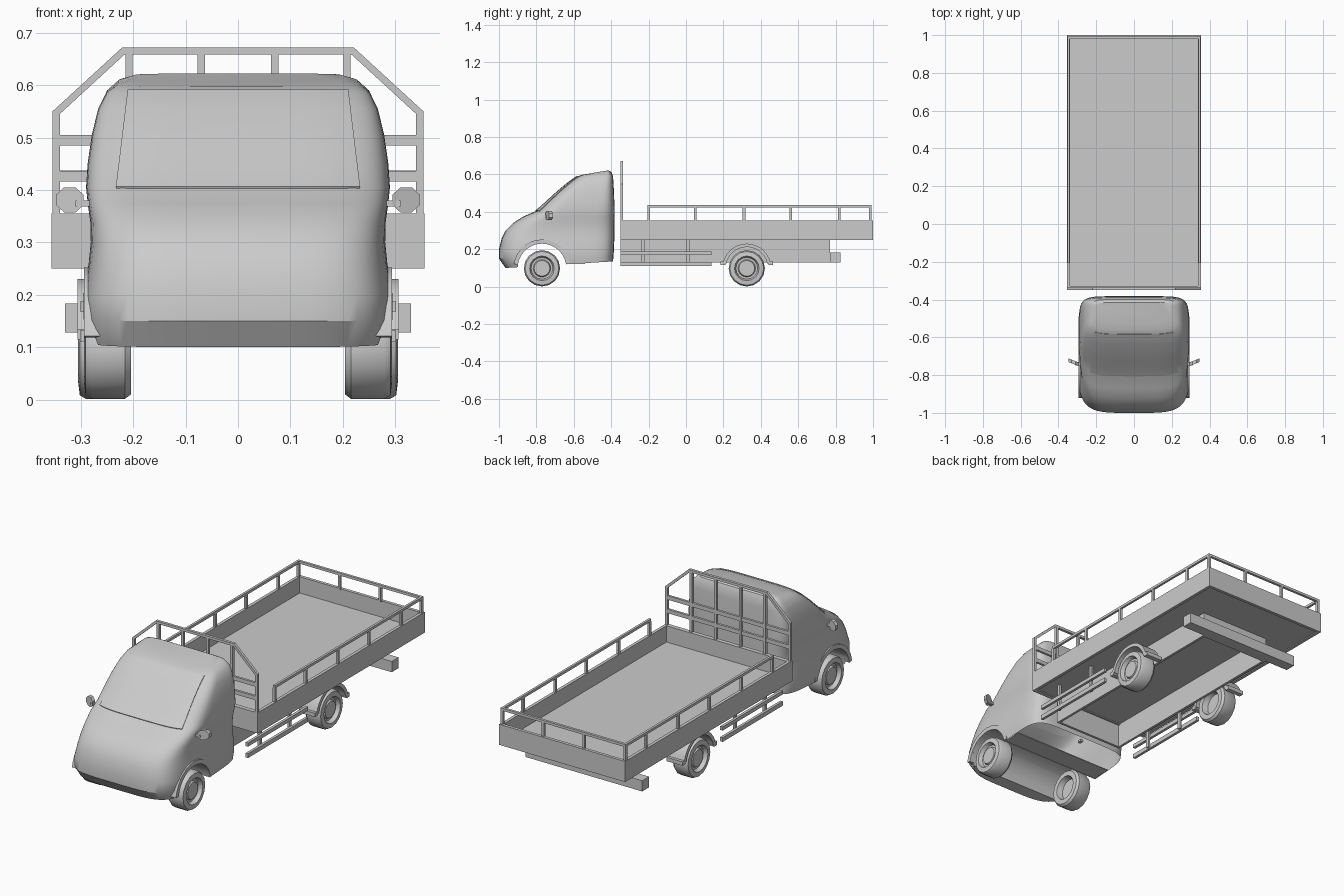
import bpy, bmesh, math
from mathutils import Vector
from mathutils.bvhtree import BVHTree

if "Cube" in bpy.data.objects:
    bpy.data.objects.remove(bpy.data.objects["Cube"])


def mesh_object(name, verts, faces, smooth=None):
    me = bpy.data.meshes.new(name)
    me.from_pydata(verts, [], faces)
    bm = bmesh.new()
    bm.from_mesh(me)
    bmesh.ops.recalc_face_normals(bm, faces=bm.faces)
    bm.to_mesh(me)
    bm.free()
    ob = bpy.data.objects.new(name, me)
    bpy.context.collection.objects.link(ob)
    if smooth:
        shade(ob, smooth)
    return ob


def activate(ob):
    bpy.ops.object.select_all(action='DESELECT')
    ob.select_set(True)
    bpy.context.view_layer.objects.active = ob


def shade(ob, deg):
    activate(ob)
    bpy.ops.object.shade_smooth_by_angle(angle=math.radians(deg))


BOX_FACES = [(0, 1, 3, 2), (4, 6, 7, 5), (0, 4, 5, 1),
             (2, 3, 7, 6), (0, 2, 6, 4), (1, 5, 7, 3)]


def box(name, xs, ys, zs):
    return mesh_object(name, [(x, y, z) for x in xs for y in ys for z in zs], BOX_FACES)


def loft(name, rings, closed=False, caps=True, smooth=None):
    n = len(rings[0])
    verts = [p for r in rings for p in r]
    m = len(rings)
    faces = [(i * n + j, i * n + (j + 1) % n, (i + 1) % m * n + (j + 1) % n, (i + 1) % m * n + j)
             for i in range(m if closed else m - 1) for j in range(n)]
    if caps and not closed:
        faces += [tuple(range(n)), tuple(range((m - 1) * n, m * n))]
    return mesh_object(name, verts, faces, smooth)


def arch(name, y, z, r0, r1, x0, x1, a0, a1, n=14):
    rings = []
    for i in range(n + 1):
        a = math.radians(a0 + (a1 - a0) * i / n)
        c, s = math.cos(a), math.sin(a)
        rings.append([(x, y + r * c, z + r * s) for x, r in
                      ((x0, r0), (x1, r0), (x1, r1), (x0, r1))])
    return loft(name, rings, smooth=35)


# cab: stacked superellipse sections (front y, front z, back y, back z, half width)
sections = [(-.965, .10, -.39, .135, .29), (-1, .15, -.388, .16, .295),
            (-1, .20, -.385, .20, .295), (-.985, .26, -.383, .26, .285),
            (-.965, .30, -.382, .30, .281), (-.925, .34, -.382, .34, .282),
            (-.87, .375, -.382, .375, .287), (-.80, .405, -.382, .405, .290),
            (-.75, .45, -.383, .45, .287), (-.69, .505, -.385, .505, .279),
            (-.63, .555, -.388, .555, .267), (-.59, .585, -.39, .592, .250),
            (-.56, .597, -.40, .614, .228), (-.52, .604, -.415, .622, .200)]


def section(yf, zf, yb, zb, w, n=64):
    out = []
    for i in range(n):
        a = 2 * math.pi * i / n
        c, s = math.cos(a), math.sin(a)
        e = 2 / (4.5 if s < 0 else 7)
        x = math.copysign(abs(c) ** e, c) * w
        y = (yf + yb) / 2 + math.copysign(abs(s) ** e, s) * (yb - yf) / 2
        out.append((x, y, zf + (zb - zf) * (y - yf) / (yb - yf)))
    return out


cab = loft("cab", [section(*s) for s in sections])

# front wheel arch tunnel
bpy.ops.mesh.primitive_cylinder_add(vertices=32, radius=.13, depth=1,
                                    location=(0, -.77, .1), rotation=(0, math.pi / 2, 0))
cutter = bpy.context.object
cutter.name = "arch_cutter"
cutter.hide_render = True
mod = cab.modifiers.new("arch", 'BOOLEAN')
mod.operation = 'DIFFERENCE'
mod.object = cutter
mod.solver = 'EXACT'
activate(cab)
bpy.ops.object.modifier_apply(modifier=mod.name)
bpy.data.objects.remove(cutter)

# open underside behind the arch, keeping a floor strip
bm = bmesh.new()
bm.from_mesh(cab.data)
bvh = BVHTree.FromBMesh(bm)
under = [f for f in bm.faces if f.normal.z < -.95 and f.calc_center_median().y > -.64
         and f.calc_center_median().z < .14]
bmesh.ops.delete(bm, geom=under, context='FACES')
bm.to_mesh(cab.data)
bm.free()
shade(cab, 32)
box("cab_floor_strip", (-.285, .285), (-.64, -.54), (.122, .127))

# windscreen projected on to the cab
nx, nz = 16, 10
verts = []
for layer in (.004, -.004):
    for j in range(nz + 1):
        v = j / nz
        for i in range(nx + 1):
            x = (2 * i / nx - 1) * (.232 - .022 * v)
            hit = bvh.ray_cast(Vector((x, -2, .403 + .185 * v)), Vector((0, 1, 0)))
            verts.append(hit[0] + hit[1] * layer)
row, half = nx + 1, (nx + 1) * (nz + 1)
faces = []
for o in (0, half):
    faces += [(o + j * row + i, o + j * row + i + 1, o + (j + 1) * row + i + 1, o + (j + 1) * row + i)
              for j in range(nz) for i in range(nx)]
rim = (list(range(nx)) + [j * row + nx for j in range(nz)]
       + [nz * row + i for i in range(nx, 0, -1)] + [j * row for j in range(nz, 0, -1)])
faces += [(a, b, b + half, a + half) for a, b in zip(rim, rim[1:] + rim[:1])]
mesh_object("windscreen", verts, faces, 30)

# wheels: lathed profile of (radius, distance from inner face)
profile = [(.001, .03), (.055, .03), (.062, 0), (.088, 0), (.097, .012), (.097, .075),
           (.09, .087), (.066, .09), (.058, .07), (.047, .07), (.042, .08), (.001, .08)]


def wheel(name, side, x0, y, n=16):
    rings = [[(side * (x0 + t), y + r * math.cos(2 * math.pi * k / n),
               .098 + r * math.sin(2 * math.pi * k / n)) for k in range(n)] for r, t in profile]
    loft(name, rings, smooth=30)


for side, tag in ((-1, "left"), (1, "right")):
    wheel("front_wheel_" + tag, side, .204, -.77)
    wheel("rear_wheel_" + tag, side, .215, .325)
    arch("front_arch_lip_" + tag, -.77, .1, .13, .152, side * .26, side * .294, 10, 172)
    # rear mudguard with flared feet
    arch("rear_mudguard_" + tag, .325, .1, .112, .13, side * .215, side * .306, 12, 168)
    for d in (-1, 1):
        box("mudguard_foot_" + tag, sorted((side * .215, side * .306)),
            sorted((.325 + d * .115, .325 + d * .14)), (.115, .135))
    # door mirror
    ring = [(side * .321 + .028 * math.cos(math.pi * (k + .5) / 4),
             .381 + .026 * math.sin(math.pi * (k + .5) / 4)) for k in range(8)]
    loft("mirror_" + tag, [[(x, y + (side * x - .32) * .4, z) for x, z in ring]
                           for y in (-.742, -.722)])
    box("mirror_arm_" + tag, sorted((side * .27, side * .31)), (-.75, -.73), (.368, .38))
    # side guard slats and hangers
    xs = sorted((side * .288, side * .302))
    box("guard_slat_low_" + tag, xs, (-.35, .135), (.11, .132))
    box("guard_slat_high_" + tag, xs, (-.35, .135), (.168, .187))
    for y in (-.23, .01):
        box("guard_hanger_" + tag, sorted((side * .278, side * .29)), (y - .008, y + .008), (.115, .255))
    # chassis rail
    box("chassis_rail_" + tag, sorted((side * .185, side * .198)), (-.35, .77), (.13, .256))
    # load bed side panel
    box("bed_side_" + tag, sorted((side * .34, side * .356)), (-.35, 1), (.25, .355))
    # side railing
    xs = sorted((side * .341, side * .353))
    box("side_rail_" + tag, xs, (-.206, .992), (.424, .437))
    for y in (-.2, .05, .31, .56, .82, .985):
        box("rail_post_" + tag, xs, (y - .007, y + .007), (.35, .425))

# chassis ends and rear bumper
box("chassis_front", (-.185, .185), (-.35, -.337), (.13, .256))
box("chassis_rear", (-.185, .185), (.757, .77), (.13, .256))
box("rear_bumper", (-.33, .33), (.77, .825), (.128, .183))

# load bed floor and end panels
box("bed_floor", (-.345, .345), (-.34, .99), (.255, .272))
box("bed_front", (-.34, .34), (-.35, -.328), (.25, .355))
box("tailboard", (-.34, .34), (.984, 1), (.25, .355))
box("rear_rail", (-.345, .345), (.979, .992), (.424, .437))
for x in (-.115, .115):
    box("rear_rail_post", (x - .006, x + .006), (.979, .992), (.35, .425))

# headboard frame behind the cab: bent outer tube and inner bars
outer = [(-.354, .35), (-.354, .55), (-.221, .672), (.221, .672), (.354, .55), (.354, .35)]
inner = [(-.34, .35), (-.34, .545), (-.216, .659), (.216, .659), (.34, .545), (.34, .35)]
loft("headboard_frame", [[(a[0], -.35, a[1]), (a[0], -.336, a[1]), (b[0], -.336, b[1]),
                          (b[0], -.35, b[1])] for a, b in zip(outer, inner)])
for x in (-.208, -.07, .07, .208):
    box("headboard_upright", (x - .007, x + .007), (-.35, -.336), (.35, .664))
for z in (.495, .426):
    box("headboard_crossbar", (-.345, .345), (-.349, -.337), (z - .01, z + .01))
